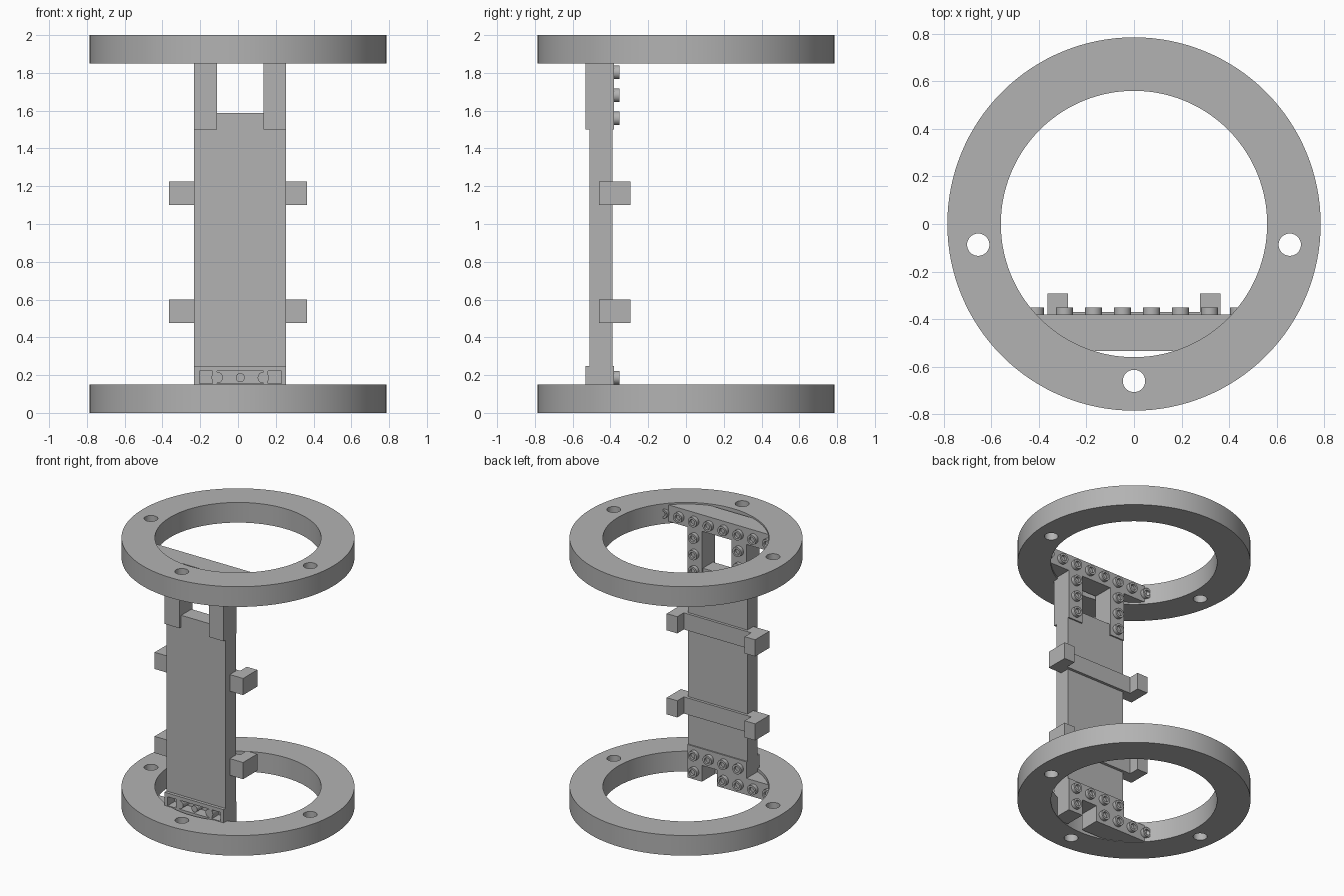
import bpy
import bmesh
from math import radians, sqrt
from mathutils import Matrix, Vector

cube = bpy.data.objects.get("Cube")
if cube:
    bpy.data.objects.remove(cube)

# One plain grey for everything
grey = bpy.data.materials.new("plain_grey")
grey.use_nodes = True
COLOUR = (0.45, 0.45, 0.45, 1)
grey.diffuse_color = COLOUR
grey.node_tree.nodes["Principled BSDF"].inputs["Base Color"].default_value = COLOUR


def finish(name, bm):
    mesh = bpy.data.meshes.new(name)
    bm.to_mesh(mesh)
    bm.free()
    mesh.materials.append(grey)
    obj = bpy.data.objects.new(name, mesh)
    bpy.context.collection.objects.link(obj)
    return obj


def box(name, x, y, z):
    """Box given by its (min, max) along each axis."""
    bm = bmesh.new()
    size = [b - a for a, b in (x, y, z)]
    centre = Vector([(a + b) / 2 for a, b in (x, y, z)])
    bmesh.ops.create_cube(bm, size=1, matrix=Matrix.Translation(centre) @ Matrix.Diagonal((*size, 1)))
    return finish(name, bm)


def cylinder(name, centre, radius, depth, sides=32, along_y=False):
    bm = bmesh.new()
    turn = Matrix.Rotation(radians(90), 4, "X") if along_y else Matrix()
    bmesh.ops.create_cone(bm, cap_ends=True, segments=sides, radius1=radius, radius2=radius,
                          depth=depth, matrix=Matrix.Translation(centre) @ turn)
    return finish(name, bm)


def activate(obj):
    bpy.ops.object.select_all(action="DESELECT")
    obj.select_set(True)
    bpy.context.view_layer.objects.active = obj


def cut(obj, cutter):
    activate(obj)
    mod = obj.modifiers.new("cut", "BOOLEAN")
    mod.operation = "DIFFERENCE"
    mod.solver = "EXACT"
    mod.object = cutter
    bpy.ops.object.modifier_apply(modifier=mod.name)
    bpy.data.objects.remove(cutter)


def smooth(obj):
    activate(obj)
    bpy.ops.object.shade_smooth_by_angle(angle=radians(30))


PITCH = 0.122
FRONT, BACK = -0.533, -0.38
LEFT, RIGHT = 0.255, -0.232
X0 = -0.17  # first stud column


def stud(x, z):
    """Hollow round stud on the back face."""
    y = BACK + 0.013
    obj = cylinder("stud", (x, y, z), 0.036, 0.03, 24, True)
    cut(obj, cylinder("cutter", (x, y + 0.012, z), 0.021, 0.03, 24, True))
    smooth(obj)


# Rings with three bolt holes
for name, z in (("bottom_ring", 0.075), ("top_ring", 1.925)):
    ring = cylinder(name, (0, 0, z), 0.785, 0.15, 128)
    cut(ring, cylinder("cutter", (0, 0, z), 0.56, 0.4, 128))
    for x, y in ((-0.655, -0.087), (0.655, -0.087), (0, -0.66)):
        cut(ring, cylinder("cutter", (x, y, z), 0.047, 0.4, 32))
    smooth(ring)

# Top cross beam and its studs
box("top_beam", (-0.475, 0.475), (FRONT, BACK), (1.865, 1.988))
for i in range(-2, 6):
    stud(X0 + i * PITCH, 1.925)

# Two posts hanging from the beam
for name, x in (("right_post", (RIGHT, -0.11)), ("left_post", (0.135, LEFT))):
    box(name, x, (FRONT, BACK), (1.5, 1.87))
    for i in range(3):
        stud(sum(x) / 2, 1.803 - i * PITCH)

# Long back plate
box("main_plate", (RIGHT, LEFT), (-0.51, -0.39), (0.24, 1.587))

# Straps with end blocks
for z in (0.538, 1.163):
    span = (z - 0.062, z + 0.062)
    box("strap", (-0.364, 0.364), (-0.46, -0.37), span)
    for x in ((-0.364, -0.277), (0.277, 0.364)):
        box("strap_end_block", x, (-0.46, -0.293), span)

# Lower brick, open at the front, with pins inside
brick = box("lower_brick", (RIGHT, LEFT), (FRONT, BACK), (0.124, 0.248))
for x in ((-0.205, -0.135), (-0.11, 0.134), (0.159, 0.23)):
    cut(brick, box("cutter", x, (FRONT - 0.05, FRONT + 0.08), (0.155, 0.221)))
for i, radius in ((-1, 0.03), (0, 0.024), (1, 0.03)):
    pin = cylinder("brick_pin", (0.012 + i * PITCH, FRONT + 0.048, 0.187), radius, 0.09, 24, True)
    smooth(pin)
for i in range(4):
    stud(X0 + i * PITCH, 0.186)

# Bottom cross beam and the single foot block beside it
box("bottom_beam", (-0.475, 0.012), (FRONT, BACK), (0.003, 0.126))
for i in range(-2, 2):
    stud(X0 + i * PITCH, 0.064)
box("foot_block", (0.135, LEFT), (FRONT, BACK), (0.003, 0.126))
stud(X0 + 3 * PITCH, 0.064)
